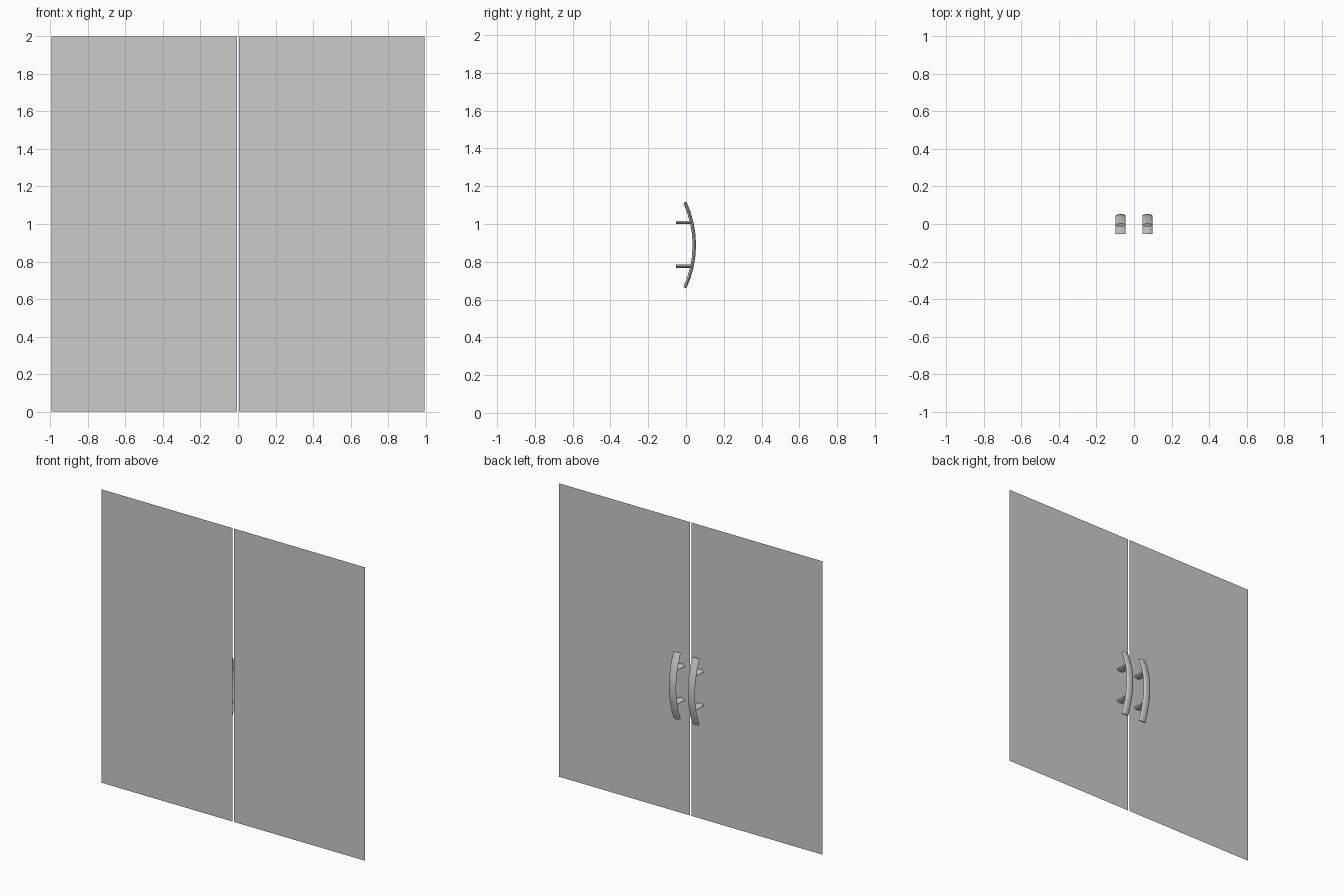
import bpy, bmesh, math
from mathutils import Vector

if "Cube" in bpy.data.objects:
    bpy.data.objects.remove(bpy.data.objects["Cube"])

PANEL_Y = -0.053
MID_Z, BOW_Y, RADIUS, HALF_ANGLE = 0.889, 0.044, 0.535, math.radians(25)
WIDE, THIN, SIDES = 0.027, 0.009, 12


def make_object(name, bm, smooth=False):
    bmesh.ops.recalc_face_normals(bm, faces=bm.faces)
    mesh = bpy.data.meshes.new(name)
    bm.to_mesh(mesh)
    bm.free()
    obj = bpy.data.objects.new(name, mesh)
    bpy.context.collection.objects.link(obj)
    if smooth:
        bpy.ops.object.select_all(action='DESELECT')
        obj.select_set(True)
        bpy.context.view_layer.objects.active = obj
        bpy.ops.object.shade_smooth_by_angle(angle=math.radians(35))
    return obj


def sweep(name, stations):
    """Elliptical tube; each station is a centre and its thin-axis direction."""
    bm = bmesh.new()
    rings = []
    for centre, thin in stations:
        ring = []
        for i in range(SIDES):
            a = 2 * math.pi * i / SIDES
            ring.append(bm.verts.new(centre + Vector((WIDE * math.cos(a), 0, 0))
                                     + thin * THIN * math.sin(a)))
        rings.append(ring)
    for r0, r1 in zip(rings, rings[1:]):
        for i in range(SIDES):
            j = (i + 1) % SIDES
            bm.faces.new((r0[i], r0[j], r1[j], r1[i]))
    bm.faces.new(rings[0])
    bm.faces.new(rings[-1])
    return make_object(name, bm, smooth=True)


for side, s in (("left", -1), ("right", 1)):
    # thin sheet door leaf
    bm = bmesh.new()
    bm.faces.new([bm.verts.new((s * x, PANEL_Y, z))
                  for x, z in ((0.006, 0), (0.994, 0), (0.994, 2), (0.006, 2))])
    make_object(f"{side}_door_panel", bm)

    # bowed pull bar
    hx = s * 0.071
    stations = []
    for k in range(9):
        a = HALF_ANGLE * (k / 4 - 1)
        out = Vector((0, math.cos(a), math.sin(a)))
        stations.append((Vector((hx, BOW_Y - RADIUS, MID_Z)) + out * RADIUS, out))
    sweep(f"{side}_handle_bar", stations)

    # posts joining bar to panel
    for label, dz in (("lower", -0.112), ("upper", 0.119)):
        end_y = BOW_Y - RADIUS + math.sqrt(RADIUS ** 2 - dz ** 2)
        up = Vector((0, 0, 1))
        sweep(f"{side}_{label}_handle_post",
              [(Vector((hx, y, MID_Z + dz)), up) for y in (PANEL_Y, end_y)])
